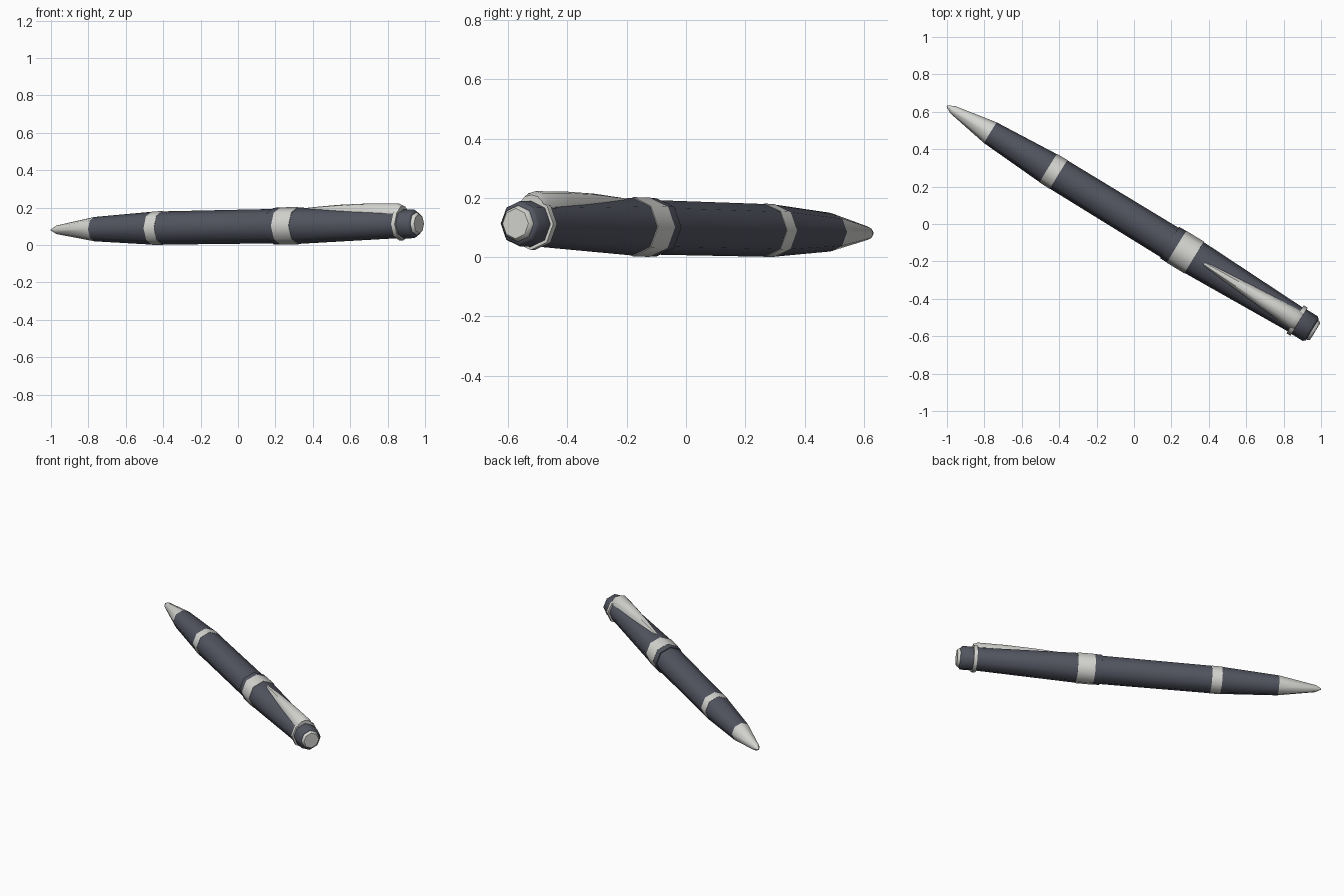
import bpy, bmesh, math
from mathutils import Vector, Matrix

if "Cube" in bpy.data.objects:
    bpy.data.objects.remove(bpy.data.objects["Cube"])

# Pen axis: local x runs from the writing tip to the end button
TIP = Vector((-1.0, 0.63, 0.083))
END = Vector((0.968, -0.575, 0.116))
ax = (END - TIP).normalized()
side = Vector((0, 0, 1)).cross(ax).normalized()
up = ax.cross(side)
FRAME = Matrix((ax, side, up)).transposed().to_4x4()
FRAME.translation = TIP
SIDES = 8


def material(name, rgb):
    m = bpy.data.materials.new(name)
    m.diffuse_color = (*rgb, 1)
    m.use_nodes = True
    m.node_tree.nodes["Principled BSDF"].inputs["Base Color"].default_value = m.diffuse_color
    return m


DARK = material("dark_slate", (0.085, 0.09, 0.118))
SILVER = material("silver", (0.67, 0.67, 0.645))


def finish(name, bm, mat, angle):
    bmesh.ops.remove_doubles(bm, verts=bm.verts, dist=1e-5)
    bmesh.ops.recalc_face_normals(bm, faces=bm.faces)
    bm.transform(FRAME)
    me = bpy.data.meshes.new(name)
    bm.to_mesh(me)
    bm.free()
    me.materials.append(mat)
    ob = bpy.data.objects.new(name, me)
    bpy.context.collection.objects.link(ob)
    bpy.ops.object.select_all(action='DESELECT')
    ob.select_set(True)
    bpy.context.view_layer.objects.active = ob
    bpy.ops.object.shade_smooth_by_angle(angle=math.radians(angle))
    return ob


def loft(bm, rings, closed=True):
    rows = [[bm.verts.new(p) for p in r] for r in rings]
    n = len(rows[0])
    for a, b in zip(rows, rows[1:]):
        for i in range(n):
            j = (i + 1) % n
            bm.faces.new((a[i], a[j], b[j], b[i]))
    bm.faces.new(rows[0][::-1])
    bm.faces.new(rows[-1])


def turned(name, profile, mat):
    """Eight-sided turned part from (distance along axis, radius) points."""
    bm = bmesh.new()
    loft(bm, [[(s, r * math.sin(k * math.tau / SIDES), r * math.cos(k * math.tau / SIDES))
               for k in range(SIDES)] for s, r in profile])
    return finish(name, bm, mat, 50)


# Barrel
turned("writing_tip", [(0, 0.004), (0.035, 0.023), (0.272, 0.065)], SILVER)
turned("grip", [(0.272, 0.065), (0.635, 0.088)], DARK)
turned("grip_band", [(0.635, 0.0895), (0.70, 0.0905)], SILVER)
turned("barrel", [(0.70, 0.089), (1.42, 0.092)], DARK)

# Cap
turned("cap_lip", [(1.396, 0.098), (1.44, 0.099)], DARK)
turned("cap_band", [(1.44, 0.1), (1.55, 0.1)], SILVER)
turned("cap", [(1.55, 0.097), (2.19, 0.075)], DARK)
turned("clip_ring", [(2.183, 0.088), (2.208, 0.088)], SILVER)
turned("cap_end", [(2.19, 0.077), (2.278, 0.077), (2.29, 0.066)], DARK)
turned("end_button", [(2.28, 0.062), (2.298, 0.06), (2.308, 0.051)], SILVER)

# Clip: tapered arched blade, (distance, half width, base height, top height)
stations = [(1.615, 0.012, 0.082, 0.096), (1.80, 0.028, 0.075, 0.108),
            (2.0, 0.043, 0.065, 0.113), (2.18, 0.054, 0.055, 0.111),
            (2.208, 0.05, 0.055, 0.098)]
arch = [(-1, 0), (-0.9, 0.45), (-0.5, 0.88), (0, 1), (0.5, 0.88), (0.9, 0.45), (1, 0)]
bm = bmesh.new()
loft(bm, [[(s, w * y, lo + (hi - lo) * z) for y, z in arch] for s, w, lo, hi in stations])
finish("clip", bm, SILVER, 35)

# Rest the pen on the ground
bpy.context.view_layer.update()
low = min(v.co.z for o in bpy.data.objects for v in o.data.vertices)
for o in bpy.data.objects:
    o.data.transform(Matrix.Translation((0, 0, -low)))
